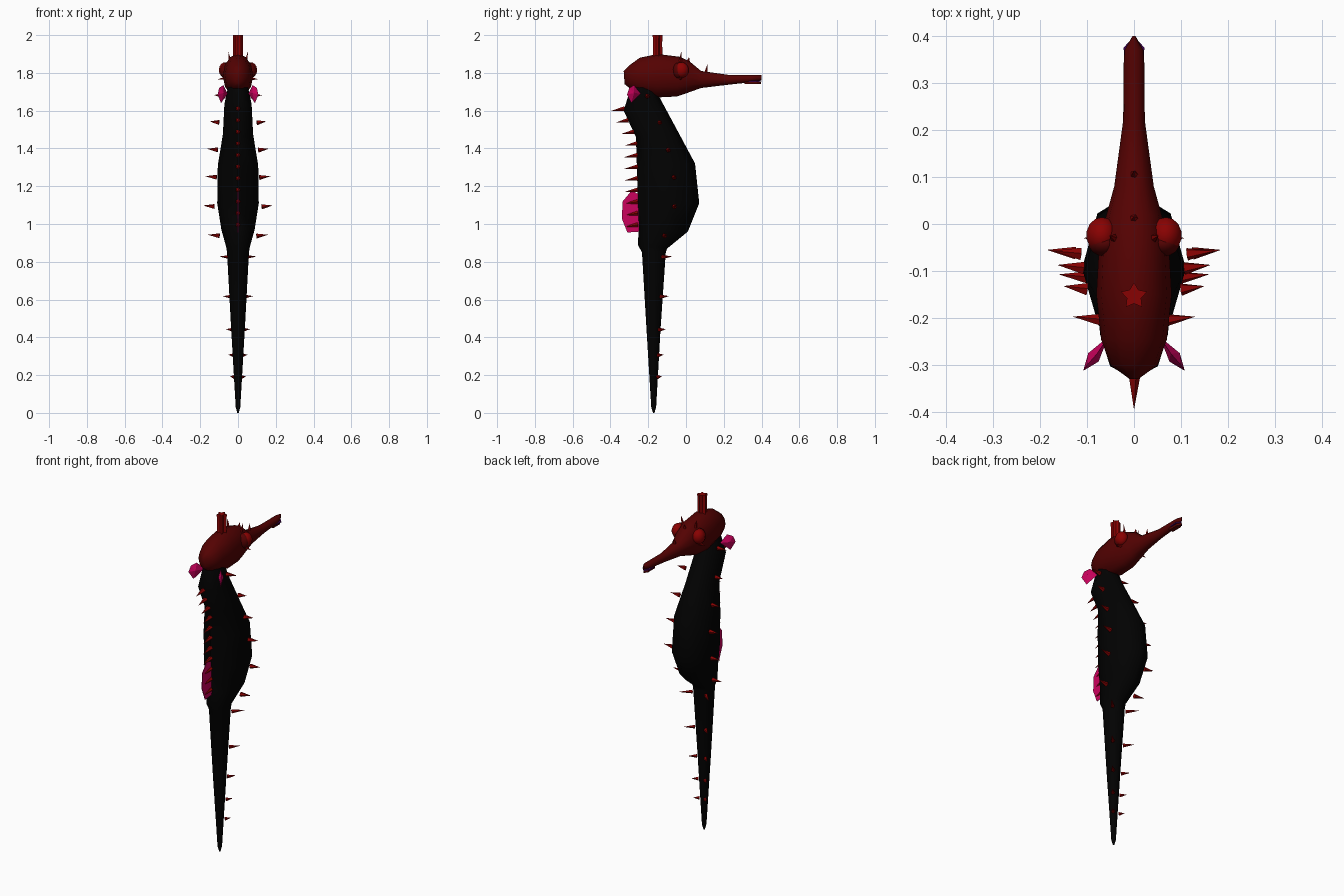
import bpy, math
from mathutils import Vector

cube = bpy.data.objects.get("Cube")
if cube:
    bpy.data.objects.remove(cube)


def material(name, rgb):
    m = bpy.data.materials.new(name)
    m.use_nodes = True
    m.diffuse_color = (*rgb, 1)
    m.node_tree.nodes["Principled BSDF"].inputs["Base Color"].default_value = (*rgb, 1)
    return m


BLACK = material("body black", (0.0005, 0.0005, 0.0005))
DARK_RED = material("head dark red", (0.088, 0.0005, 0.0005))
RED = material("spike red", (0.25, 0.0005, 0.0005))
PINK = material("fin pink", (0.6, 0.0005, 0.11))
PURPLE = material("mouth purple", (0.05, 0.0005, 0.08))


def make(name, verts, faces, mat, smooth=None):
    mesh = bpy.data.meshes.new(name)
    mesh.from_pydata([tuple(v) for v in verts], [], faces)
    mesh.materials.append(mat)
    ob = bpy.data.objects.new(name, mesh)
    bpy.context.collection.objects.link(ob)
    # consistent outward normals
    bpy.ops.object.select_all(action='DESELECT')
    bpy.context.view_layer.objects.active = ob
    ob.select_set(True)
    bpy.ops.object.mode_set(mode='EDIT')
    bpy.ops.mesh.select_all(action='SELECT')
    bpy.ops.mesh.normals_make_consistent(inside=False)
    bpy.ops.object.mode_set(mode='OBJECT')
    if smooth:
        bpy.ops.object.shade_smooth_by_angle(angle=math.radians(smooth))


def stitch(rows, n):
    faces = [(r * n + i, r * n + (i + 1) % n, (r + 1) * n + (i + 1) % n, (r + 1) * n + i)
             for r in range(rows - 1) for i in range(n)]
    return faces + [tuple(range(n)), tuple(range((rows - 1) * n, rows * n))]


def loft(name, rings, sides, mat):
    """Each ring spans two opposite (y, z) points and has a half width in x."""
    verts = []
    for y0, z0, y1, z1, w in rings:
        a, b = Vector((0, y0, z0)), Vector((0, y1, z1))
        for i in range(sides):
            t = math.tau * i / sides
            verts.append((a + b) / 2 + (a - b) / 2 * math.cos(t) + Vector((w * math.sin(t), 0, 0)))
    make(name, verts, stitch(len(rings), sides), mat, 60)


def spike(name, base, tip, radius=0.013, sides=5):
    base, tip = Vector(base), Vector(tip)
    turn = Vector((0, 0, 1)).rotation_difference(tip - base)
    verts = [base + turn @ Vector((radius * math.cos(math.tau * i / sides),
                                   radius * math.sin(math.tau * i / sides), 0))
             for i in range(sides)] + [tip]
    faces = [(i, (i + 1) % sides, sides) for i in range(sides)] + [tuple(range(sides))]
    make(name, verts, faces, RED)


def plate(name, outline, offset, mat):
    """Thin sheet from a 3D outline, thickened both ways."""
    off, n = Vector(offset), len(outline)
    verts = [Vector(p) - off for p in outline] + [Vector(p) + off for p in outline]
    make(name, verts, stitch(2, n), mat)


def leaf(name, outline, offset, mat):
    """Faceted leaf: sharp outline with a raised point on each face."""
    pts, n = [Vector(p) for p in outline], len(outline)
    centre = sum(pts, Vector()) / n
    pts += [centre - Vector(offset), centre + Vector(offset)]
    make(name, pts, [(i, (i + 1) % n, n + k) for i in range(n) for k in (0, 1)], mat)


def ball(name, location, scale, mat):
    bpy.ops.mesh.primitive_uv_sphere_add(segments=14, ring_count=9, radius=1, location=location)
    ob = bpy.context.object
    ob.name = name
    ob.scale = scale
    ob.data.materials.append(mat)
    bpy.ops.object.shade_smooth()


# Trunk and tail
loft("body", [
    (-0.29, 1.73, -0.17, 1.75, 0.05), (-0.33, 1.60, -0.14, 1.67, 0.072),
    (-0.265, 1.46, -0.043, 1.49, 0.08), (-0.26, 1.30, 0.048, 1.32, 0.107),
    (-0.255, 1.11, 0.07, 1.11, 0.11), (-0.25, 0.98, 0.01, 0.96, 0.088),
    (-0.255, 0.89, -0.10, 0.87, 0.063), (-0.233, 0.85, -0.107, 0.85, 0.058),
    (-0.209, 0.44, -0.135, 0.44, 0.036), (-0.184, 0.03, -0.158, 0.03, 0.012),
    (-0.175, 0, -0.167, 0, 0.004)], 8, BLACK)

# Head and long snout
loft("head", [
    (-0.33, 1.81, -0.325, 1.74, 0.012), (-0.30, 1.84, -0.30, 1.72, 0.05),
    (-0.245, 1.88, -0.245, 1.69, 0.07), (-0.15, 1.90, -0.15, 1.67, 0.08),
    (-0.03, 1.885, -0.05, 1.675, 0.074), (0.02, 1.86, 0.01, 1.695, 0.06),
    (0.08, 1.81, 0.08, 1.72, 0.042), (0.22, 1.79, 0.22, 1.737, 0.023),
    (0.34, 1.79, 0.34, 1.75, 0.022), (0.37, 1.79, 0.37, 1.757, 0.02),
    (0.4, 1.788, 0.4, 1.762, 0.003)], 12, DARK_RED)

# Mouth lining with a narrow jaw under it
plate("mouth_lining", [(-0.02, 0.33, 1.755), (0.02, 0.33, 1.755), (0.022, 0.375, 1.755),
                       (0, 0.399, 1.757), (-0.022, 0.375, 1.755)], (0, 0, 0.003), PURPLE)
plate("lower_jaw", [(-0.014, 0.31, 1.746), (0.014, 0.31, 1.746), (0.014, 0.375, 1.746),
                    (0, 0.397, 1.746), (-0.014, 0.375, 1.746)], (0, 0, 0.006), DARK_RED)

# Star-shaped crown
star = []
for z, size in ((1.87, 0.028), (1.96, 0.027), (2.0, 0.029)):
    for i in range(10):
        t, r = math.tau * i / 10, size if i % 2 == 0 else size * 0.55
        star.append((r * math.sin(t), -0.153 + r * math.cos(t), z))
make("crown", star, stitch(3, 10), RED)

# Spikes along the back
for i in range(11):
    z = 1.605 - 0.0615 * i
    tip = (-0.395, -0.37, -0.345)[i] if i < 3 else -0.328
    base = (-0.325, -0.305, -0.275)[i] if i < 3 else -0.255
    spike("back_spike", (0, base, z + 0.006), (0, tip, z - 0.006))

# Dorsal fin
plate("dorsal_fin", [(0, -0.24, 0.96), (0, -0.31, 0.955), (0, -0.34, 1.03), (0, -0.335, 1.12),
                     (0, -0.287, 1.178), (0, -0.24, 1.15)], (0.002, 0, 0), PINK)

# Small spikes on the brow and snout
spike("brow_spike", (0, 0.012, 1.86), (0, 0.016, 1.885), 0.009)
spike("snout_spike", (0, 0.105, 1.80), (0, 0.113, 1.845), 0.009)

SIDE_SPIKES = [  # y, z, base x, tip x
    (-0.20, 1.68, 0.068, 0.13), (-0.135, 1.54, 0.1, 0.15), (-0.09, 1.395, 0.107, 0.163),
    (-0.06, 1.25, 0.113, 0.173), (-0.058, 1.095, 0.125, 0.185), (-0.11, 0.94, 0.098, 0.16)]
TAIL_SPIKES = [(0.825, 0.1), (0.615, 0.08), (0.44, 0.063), (0.305, 0.05), (0.19, 0.042)]

for side, s in (("left", 1), ("right", -1)):
    # Eye with a head-coloured socket behind it
    ball(side + "_eye", (s * 0.068, -0.024, 1.815), (0.034, 0.039, 0.041), RED)
    ball(side + "_eye_socket", (s * 0.063, -0.042, 1.812), (0.034, 0.027, 0.042), DARK_RED)

    # Neck fin
    leaf(side + "_neck_fin", [(s * 0.055, -0.24, 1.69), (s * 0.078, -0.275, 1.735),
                              (s * 0.1, -0.3, 1.72), (s * 0.108, -0.312, 1.685),
                              (s * 0.09, -0.29, 1.64)], (s * 0.011, 0.009, 0), PINK)

    # Trunk and tail spikes
    for y, z, x0, x1 in SIDE_SPIKES:
        spike(side + "_trunk_spike", (s * x0, y - 0.004, z - 0.003), (s * x1, y + 0.003, z + 0.003), 0.014)
    for z, x in TAIL_SPIKES:
        spike(side + "_tail_spike", (s * x * 0.45, -0.17 + x * 0.45, z),
              (s * x, -0.17 + x, z + 0.003), 0.011)

    # Small spikes above and below the eye
    spike(side + "_crest_spike", (s * 0.042, -0.03, 1.86), (s * 0.052, -0.025, 1.912), 0.009)
    spike(side + "_cheek_spike", (s * 0.065, -0.03, 1.772), (s * 0.108, -0.03, 1.765), 0.01)
